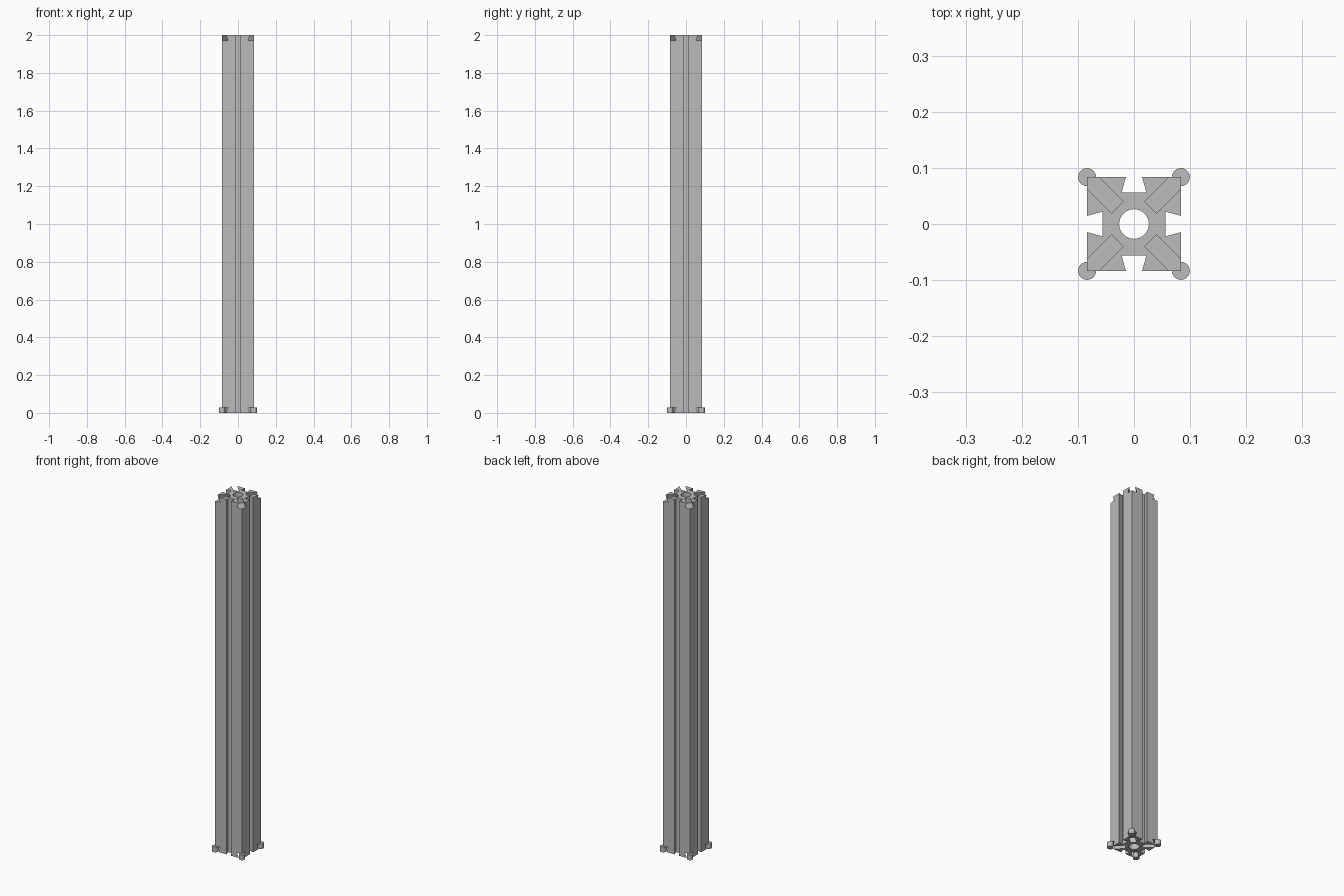
import bpy, bmesh, math
from mathutils import Matrix, Vector

cube = bpy.data.objects.get("Cube")
if cube:
    bpy.data.objects.remove(cube, do_unlink=True)

HALF, HEIGHT = 0.0835, 2.0
MOUTH, FLOOR, DEPTH = 0.0145, 0.022, 0.0275   # dovetail half widths and depth
BORE, SLOT_END = 0.0265, 0.042
PEG_RADIUS, PEG_HEIGHT = 0.016, 0.029

grey = bpy.data.materials.new("plain grey")
grey.use_nodes = True
colour = (0.5, 0.5, 0.5, 1)
grey.diffuse_color = colour
grey.node_tree.nodes["Principled BSDF"].inputs["Base Color"].default_value = colour


def prism(name, points, direction):
    """Extrude a closed outline of 3D points along a direction."""
    bm = bmesh.new()
    face = bm.faces.new([bm.verts.new(p) for p in points])
    new = bmesh.ops.extrude_face_region(bm, geom=[face])["geom"]
    bmesh.ops.translate(bm, vec=direction,
                        verts=[v for v in new if isinstance(v, bmesh.types.BMVert)])
    bmesh.ops.recalc_face_normals(bm, faces=bm.faces)
    mesh = bpy.data.meshes.new(name)
    bm.to_mesh(mesh)
    bm.free()
    mesh.materials.append(grey)
    obj = bpy.data.objects.new(name, mesh)
    bpy.context.collection.objects.link(obj)
    return obj


def circle(radius, x, y, z, sides=32):
    return [(x + radius * math.cos(math.tau * i / sides),
             y + radius * math.sin(math.tau * i / sides), z) for i in range(sides)]


def activate(obj):
    bpy.ops.object.select_all(action='DESELECT')
    obj.select_set(True)
    bpy.context.view_layer.objects.active = obj


def cut(obj, cutter):
    cutter.hide_render = True
    mod = obj.modifiers.new("cut", 'BOOLEAN')
    mod.operation, mod.solver, mod.object = 'DIFFERENCE', 'EXACT', cutter
    activate(obj)
    bpy.ops.object.modifier_apply(modifier=mod.name)
    bpy.data.objects.remove(cutter, do_unlink=True)


# Square column with a dovetail groove down each side
side = [(HALF, -HALF), (HALF, -MOUTH), (HALF - DEPTH, -FLOOR),
        (HALF - DEPTH, FLOOR), (HALF, MOUTH)]
outline = [Matrix.Rotation(q * math.pi / 2, 3, 'Z') @ Vector((x, y, 0))
           for q in range(4) for x, y in side]
column = prism("grooved_column", outline, (0, 0, HEIGHT))

# Round bore through the middle
cut(column, prism("bore_cutter", circle(BORE, 0, 0, -0.1), (0, 0, HEIGHT + 0.2)))

# Undercut diagonal slots on both ends, and a round peg at each bottom corner
over = 0.01
mouth_over = MOUTH - over * (FLOOR - MOUTH) / DEPTH
for q in range(4):
    turn = Matrix.Rotation((q + 0.5) * math.pi / 2, 3, 'Z')
    for end, way in ((HEIGHT, 1), (0, -1)):
        section = [(-mouth_over, over), (mouth_over, over),
                   (FLOOR, -DEPTH), (-FLOOR, -DEPTH)]
        points = [turn @ Vector((SLOT_END, y, end + way * z)) for y, z in section]
        cut(column, prism("slot_cutter", points, turn @ Vector((0.2, 0, 0))))
    centre = turn @ Vector((HALF * math.sqrt(2), 0, 0))
    peg = prism("corner_peg_%d" % (q + 1),
                circle(PEG_RADIUS, centre.x, centre.y, 0), (0, 0, PEG_HEIGHT))
    activate(peg)
    bpy.ops.object.shade_smooth_by_angle(angle=math.radians(30))

activate(column)
bpy.ops.object.shade_smooth_by_angle(angle=math.radians(20))
